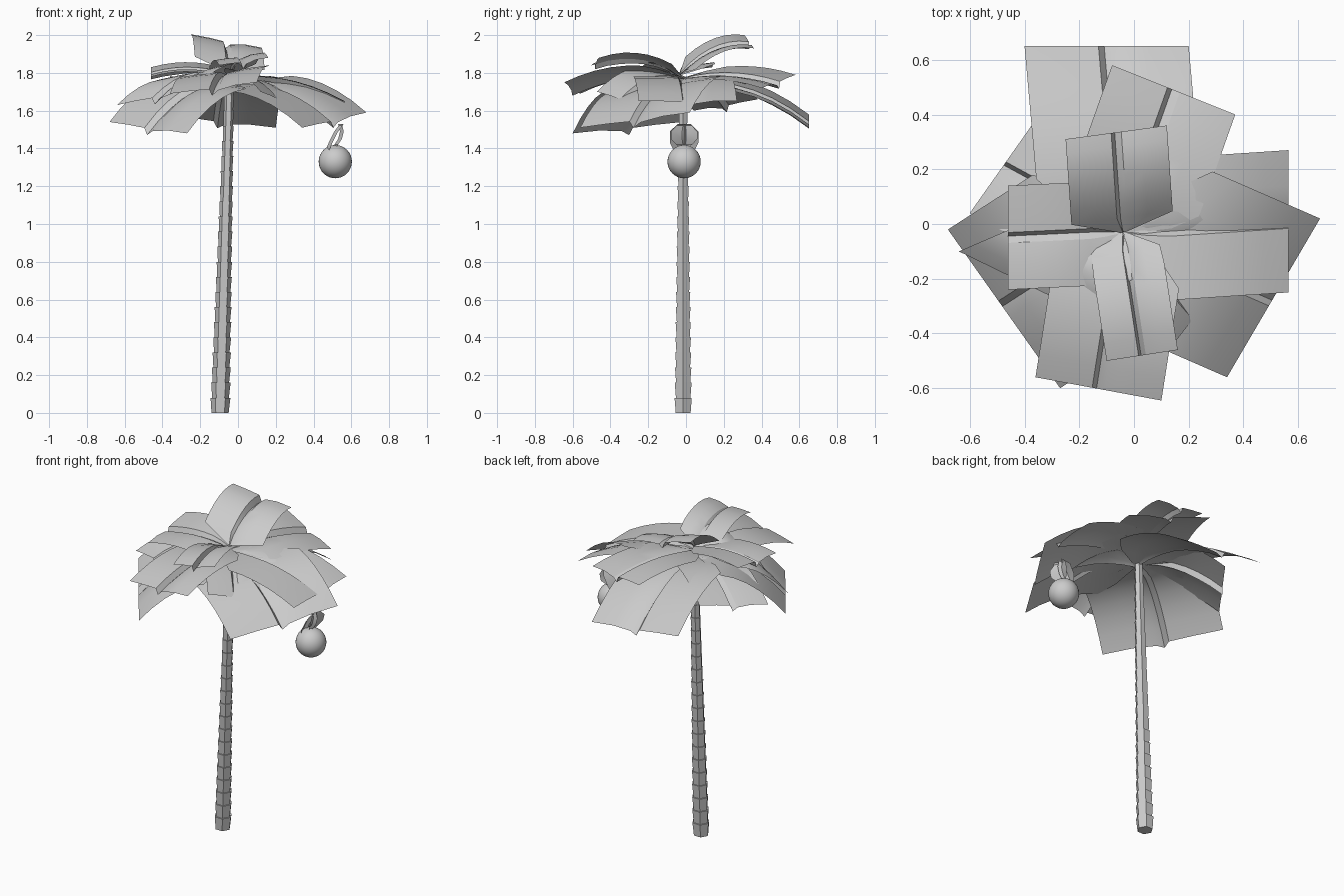
import bpy, bmesh, math
from mathutils import Vector

cube = bpy.data.objects.get("Cube")
if cube:
    bpy.data.objects.remove(cube)

grey = bpy.data.materials.new("plain_grey")
grey.use_nodes = True
grey.diffuse_color = (0.6, 0.6, 0.6, 1)
grey.node_tree.nodes["Principled BSDF"].inputs["Base Color"].default_value = (0.6, 0.6, 0.6, 1)


def finish(name, bm, smooth_angle=None):
    mesh = bpy.data.meshes.new(name)
    bmesh.ops.recalc_face_normals(bm, faces=bm.faces)
    bm.to_mesh(mesh)
    bm.free()
    mesh.materials.append(grey)
    obj = bpy.data.objects.new(name, mesh)
    bpy.context.collection.objects.link(obj)
    if smooth_angle:
        bpy.ops.object.select_all(action='DESELECT')
        obj.select_set(True)
        bpy.context.view_layer.objects.active = obj
        bpy.ops.object.shade_smooth_by_angle(angle=math.radians(smooth_angle))
    return obj


# Trunk: stacked six-sided rings, each flaring upwards
def trunk(rings=22, height=1.76):
    bm = bmesh.new()
    step = height / rings
    for i in range(rings):
        loops = []
        for z, flare in ((i * step, 0.84), ((i + 1) * step, 1.0)):
            t = z / height
            radius = (0.054 - 0.029 * t) * flare
            cx = -0.095 + 0.05 * t
            loops.append([bm.verts.new((cx + radius * math.cos(k * math.pi / 3),
                                        -0.015 + radius * math.sin(k * math.pi / 3), z))
                          for k in range(6)])
        low, high = loops
        for k in range(6):
            n = (k + 1) % 6
            bm.faces.new((low[k], low[n], high[n], high[k]))
        bm.faces.new(low[::-1])
        bm.faces.new(high)
    finish("trunk", bm)


# Frond: arched sheet with a folded groove along its middle
def frond(name, a, b, root_z, lift, root=(-0.04, -0.03), depth=0.04, rows=7, shoulder=0.22):
    a, b = Vector(a), Vector(b)
    start = Vector((*root, root_z))
    tip = (a + b) / 2
    bend = (start + tip) / 2
    bend.z = max(start.z, tip.z) + lift
    bm = bmesh.new()
    grid = []
    for i in range(rows + 1):
        t = i / rows
        mid = start * (1 - t) ** 2 + bend * 2 * t * (1 - t) + tip * t * t
        spread = 0.06 + 0.94 * min(1, t / shoulder)
        row = []
        for u, drop in ((-1, 0), (-0.5, 0), (-0.1, 0.1), (-0.03, 1), (0.1, 0.4), (0.5, 0), (1, 0)):
            p = mid + (b - a) / 2 * u * spread
            p.z -= drop * depth * min(1, 0.3 + t)
            row.append(bm.verts.new(p))
        grid.append(row)
    for r0, r1 in zip(grid, grid[1:]):
        for k in range(len(r0) - 1):
            bm.faces.new((r0[k], r0[k + 1], r1[k + 1], r1[k]))
    finish(name, bm, 25)


trunk()

# Lower drooping fronds
frond("back_low_frond", (-0.40, 0.65, 1.58), (0.20, 0.65, 1.51), 1.73, 0.08)
frond("front_right_low_frond", (-0.68, -0.02, 1.54), (-0.27, -0.60, 1.48), 1.73, 0.08)
frond("front_left_low_frond", (0.34, -0.56, 1.51), (0.68, 0.02, 1.59), 1.73, 0.07)
frond("back_right_low_frond", (-0.36, 0.38, 1.66), (-0.60, 0.04, 1.60), 1.74, 0.08)

# Middle fronds
frond("left_frond", (0.565, -0.25, 1.65), (0.565, 0.27, 1.65), 1.77, 0.05)
frond("back_left_frond", (-0.08, 0.58, 1.79), (0.37, 0.40, 1.72), 1.77, 0.07)
frond("front_frond", (-0.36, -0.56, 1.69), (0.10, -0.645, 1.75), 1.78, 0.08)
frond("right_outer_frond", (-0.64, -0.10, 1.63), (-0.23, -0.30, 1.72), 1.78, 0.10)
frond("front_left_frond", (0.12, -0.47, 1.70), (0.33, -0.20, 1.62), 1.77, 0.06)

# Upper short fronds
frond("right_upper_frond", (-0.46, 0.14, 1.83), (-0.46, -0.24, 1.78), 1.79, 0.06)
frond("front_upper_frond", (-0.10, -0.50, 1.84), (0.16, -0.46, 1.88), 1.79, 0.08, shoulder=0.15)
frond("back_upper_frond", (-0.25, 0.31, 2.00), (0.12, 0.36, 1.93), 1.80, 0.03, shoulder=0.1)

# Hanging nut with its two small husk leaves
bm = bmesh.new()
bmesh.ops.create_uvsphere(bm, u_segments=32, v_segments=16, radius=0.088)
bmesh.ops.translate(bm, verts=bm.verts, vec=(0.515, -0.01, 1.33))
finish("nut", bm, 40)


def husk(name, path, width):
    bm = bmesh.new()
    rows = []
    for i, (x, z) in enumerate(path):
        w = width * (0.45, 1, 1, 0.6, 0.15)[i]
        rows.append([bm.verts.new((x + dx, -0.01 + s * w, z))
                     for s, dx in ((-1, 0.02), (-0.15, 0), (0, 0.02), (0.15, 0), (1, 0.02))])
    for r0, r1 in zip(rows, rows[1:]):
        for k in range(4):
            bm.faces.new((r0[k], r0[k + 1], r1[k + 1], r1[k]))
    finish(name, bm, 30)


husk("husk_inner", ((0.54, 1.53), (0.51, 1.49), (0.48, 1.43), (0.455, 1.37), (0.47, 1.31)), 0.075)
husk("husk_outer", ((0.53, 1.53), (0.54, 1.49), (0.53, 1.45), (0.51, 1.42), (0.50, 1.40)), 0.07)
